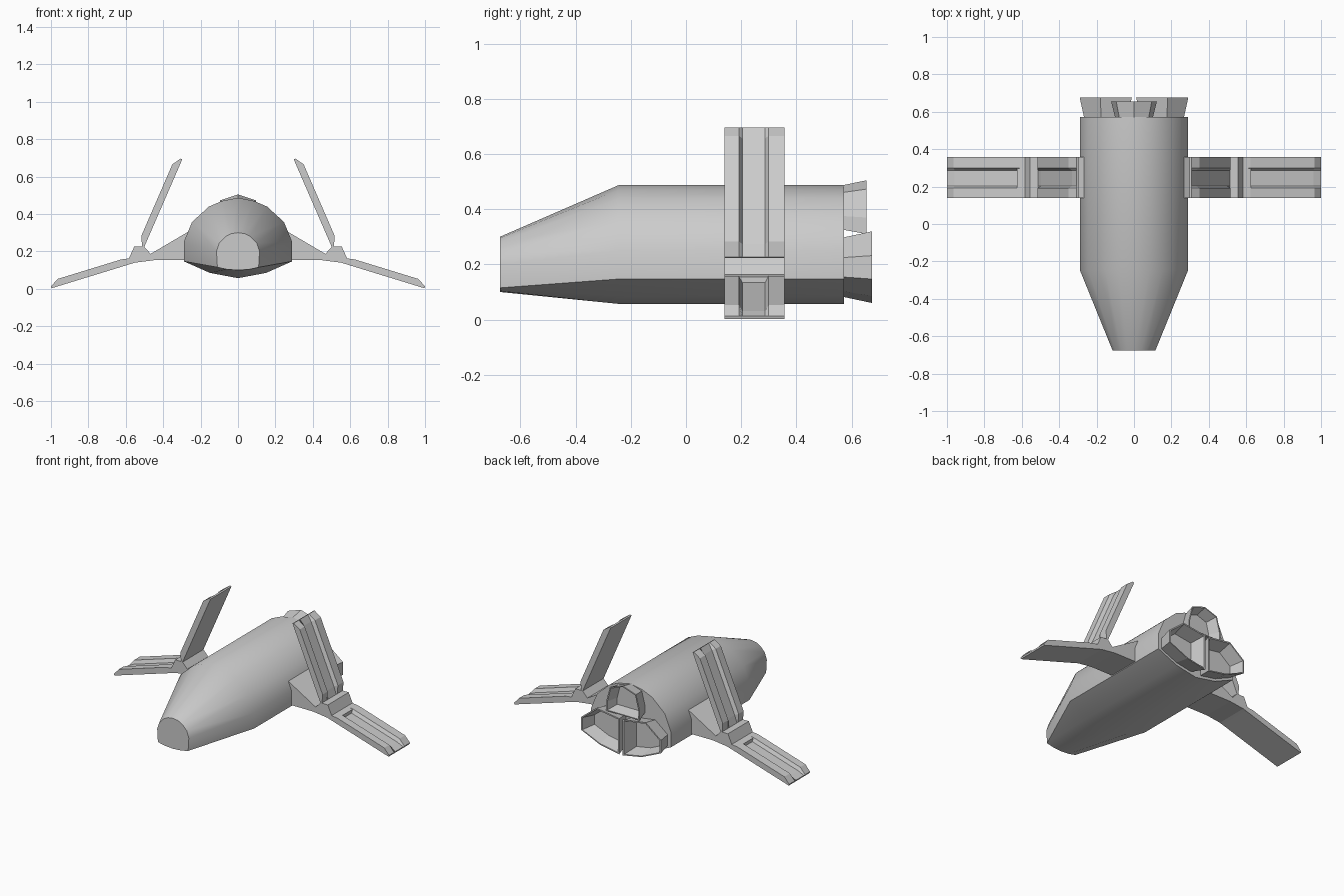
import bpy, bmesh, math
from mathutils import Vector

if "Cube" in bpy.data.objects:
    bpy.data.objects.remove(bpy.data.objects["Cube"])


def loft(name, rings, cap_start=True, cap_end=True, mirror=False):
    """Skin a list of equal-length point rings into one object."""
    bm = bmesh.new()
    loops = [[bm.verts.new(p) for p in r] for r in rings]
    for a, b in zip(loops, loops[1:]):
        n = len(a)
        for i in range(n):
            j = (i + 1) % n
            bm.faces.new((a[i], a[j], b[j], b[i]))
    if cap_start:
        bm.faces.new(loops[0][::-1])
    if cap_end:
        bm.faces.new(loops[-1])
    bmesh.ops.recalc_face_normals(bm, faces=bm.faces)
    me = bpy.data.meshes.new(name)
    bm.to_mesh(me)
    bm.free()
    ob = bpy.data.objects.new(name, me)
    bpy.context.collection.objects.link(ob)
    if mirror:
        m = ob.modifiers.new("mirror", 'MIRROR')
        m.use_mirror_merge = False
    return ob


def section(half, y):
    """Complete a right-hand half profile (x, z) to a symmetric ring."""
    left = [(-x, z) for x, z in half[-2:0:-1]]
    return [(x, y, z) for x, z in half + left]


# Hull: tapering nose and constant rear section
nose = [(0, .30), (.036, .295), (.066, .28), (.1, .245), (.115, .2),
        (.11, .115), (.06, .104), (0, .10)]
full = [(0, .487), (.085, .47), (.155, .44), (.246, .357), (.29, .25),
        (.29, .147), (.15, .085), (0, .057)]
hull = loft("hull", [section(nose, -.675), section(full, -.245),
                     section(full, .572)])
bpy.context.view_layer.objects.active = hull
hull.select_set(True)
bpy.ops.object.shade_smooth_by_angle(angle=math.radians(30))
hull.select_set(False)


# Engine nozzles: flared shells, open at the back
def nozzle(name, outline, y_end, mirror=False):
    n = len(outline)
    cx = sum(p[0] for p in outline) / n
    cz = sum(p[1] for p in outline) / n

    def ring(s, y):
        return [(cx + (x - cx) * s, y, cz + (z - cz) * s) for x, z in outline]
    loft(name, [ring(.82, .565), ring(1, y_end), ring(.93, y_end),
                ring(.74, .585)], mirror=mirror)


nozzle("upper_nozzle", [(0, .505), (.095, .473), (.122, .37), (.122, .31),
                        (-.122, .31), (-.122, .37), (-.095, .473)], .655)
nozzle("lower_nozzle", [(.012, .06), (.15, .085), (.29, .147), (.29, .232),
                        (.18, .32), (.012, .295)], .675, mirror=True)

Y0, Y1 = .14, .357


# Wing mounts and hinges: front profiles extruded along y
def extrude(name, prof):
    loft(name, [[(x, y, z) for x, z in prof] for y in (Y0, Y1)], mirror=True)


extrude("wing_mount", [(.2, .345), (.27, .303), (.467, .187), (.45, .153),
                       (.2, .153)])
extrude("wing_hinge", [(.448, .153), (.467, .187), (.502, .225), (.555, .225),
                       (.583, .163), (.625, .155), (.625, .118), (.55, .14)])


# Wings: slabs with a long groove on the outer face and chamfered ends
def wing(name, base, tip, base_thick, ramp):
    base, tip = Vector(base), Vector(tip)
    d = (tip - base).normalized()
    nrm = Vector((-d.y, d.x)) if d.x > 0 else Vector((d.y, -d.x))
    length = (tip - base).length

    def ring(s, top, floor):
        prof = [(Y0, 0), (Y0, top), (.192, top), (.204, floor), (.287, floor),
                (.299, top), (Y1, top), (Y1, 0)]
        out = []
        for y, t in prof:
            p = base + d * s + nrm * t
            out.append((p.x, y, p.y))
        return out
    loft(name, [ring(0, base_thick, min(base_thick, .014)),
                ring(ramp, .038, .016), ring(length - .045, .038, .016),
                ring(length, .01, .01)], mirror=True)


wing("lower_wing", (.57, .134), (.997, .003), .03, .045)
wing("upper_wing", (.502, .222), (.298, .692), .012, .05)
